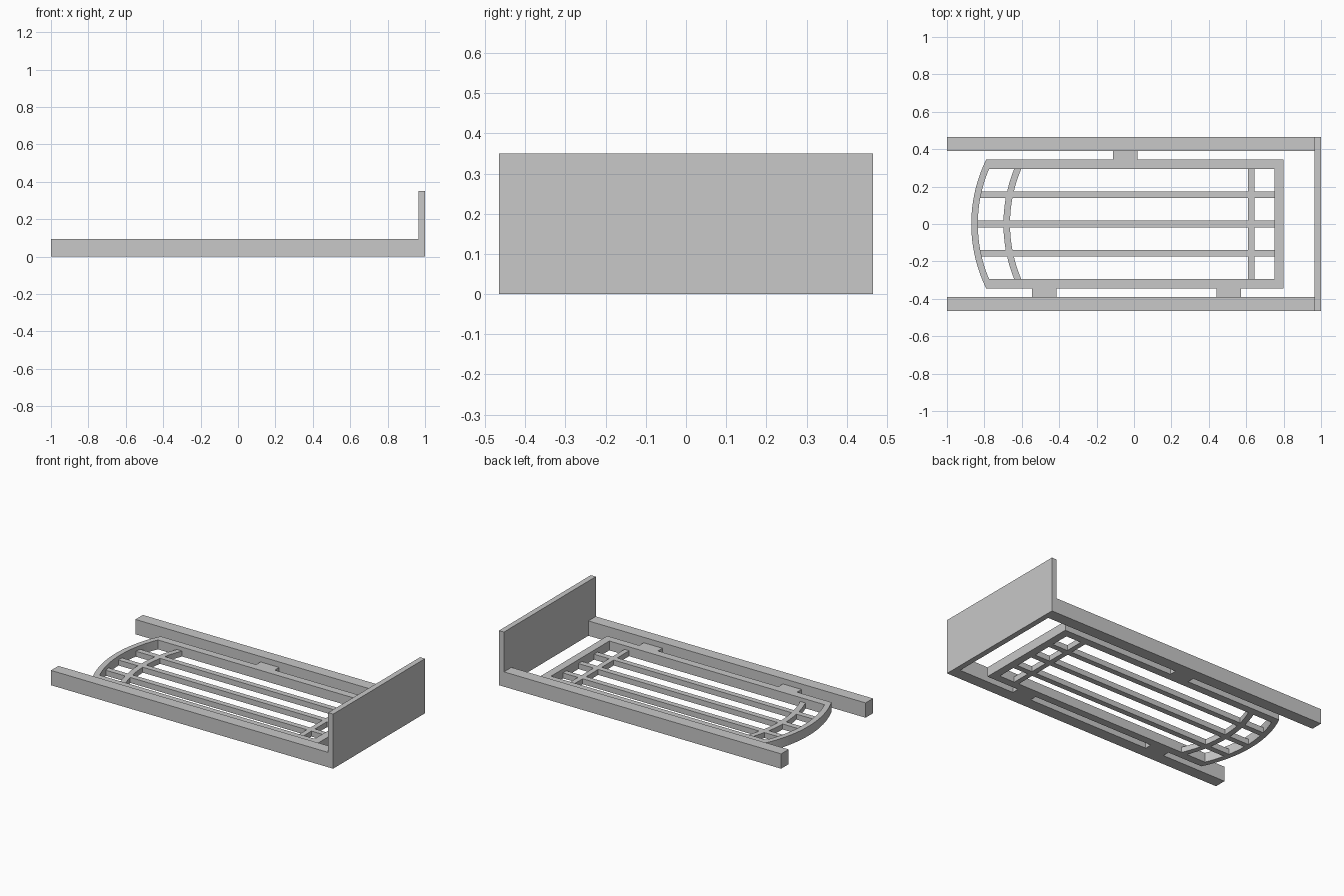
import bpy, bmesh, math

cube = bpy.data.objects.get("Cube")
if cube:
    bpy.data.objects.remove(cube, do_unlink=True)

grey = bpy.data.materials.new("plain_grey")
grey.use_nodes = True
COLOUR = (0.58, 0.58, 0.58, 1)
grey.diffuse_color = COLOUR
grey.node_tree.nodes["Principled BSDF"].inputs["Base Color"].default_value = COLOUR

RAIL_H, FRAME_H, BAR_H = 0.095, 0.06, 0.035
ARC_X, OUTER_R, INNER_R = -0.086, 0.784, 0.749
OUT_Y, IN_Y = 0.345, 0.295
SEGS = 24


def finish(name, bm):
    bmesh.ops.recalc_face_normals(bm, faces=bm.faces)
    mesh = bpy.data.meshes.new(name)
    bm.to_mesh(mesh)
    bm.free()
    mesh.materials.append(grey)
    obj = bpy.data.objects.new(name, mesh)
    bpy.context.collection.objects.link(obj)
    return obj


def box(name, x0, x1, y0, y1, height):
    bm = bmesh.new()
    bmesh.ops.create_cube(bm, size=1)
    for v in bm.verts:
        v.co.x = x0 if v.co.x < 0 else x1
        v.co.y = y0 if v.co.y < 0 else y1
        v.co.z = 0 if v.co.z < 0 else height
    return finish(name, bm)


def arc(radius, half_width, shift=0):
    """Points of a bow toward -x, from +y to -y."""
    a = math.asin(half_width / radius)
    angles = [a - 2 * a * i / SEGS for i in range(SEGS + 1)]
    return [(ARC_X + shift - radius * math.cos(t), radius * math.sin(t)) for t in angles]


def band(name, outer, inner, height, closed):
    """Solid between two matching outlines."""
    bm = bmesh.new()
    rows = [[bm.verts.new((x, y, z)) for x, y in line]
            for line, z in ((outer, 0), (outer, height), (inner, height), (inner, 0))]
    n = len(outer)
    for i in range(n if closed else n - 1):
        j = (i + 1) % n
        for k in range(4):
            a, b = rows[k], rows[(k + 1) % 4]
            bm.faces.new((a[i], a[j], b[j], b[i]))
    if not closed:
        for i in (0, n - 1):
            bm.faces.new([row[i] for row in rows])
    return finish(name, bm)


# Long side rails and the upright end panel
for side, s in (("back", 1), ("front", -1)):
    y0, y1 = sorted((s * 0.39, s * 0.465))
    box(side + "_side_rail", -1, 0.965, y0, y1, RAIL_H)
box("end_panel", 0.965, 1, -0.465, 0.465, 0.35)

# Bow-ended frame
outline = arc(OUTER_R, OUT_Y) + [(0.80, -OUT_Y), (0.80, OUT_Y)]
opening = arc(INNER_R, IN_Y) + [(0.75, -IN_Y), (0.75, IN_Y)]
band("bowed_frame", outline, opening, FRAME_H, True)

# Lengthwise slats, reaching into the bow
for name, y in (("front", -0.157), ("middle", 0), ("back", 0.157)):
    start = ARC_X - math.sqrt((INNER_R + 0.012) ** 2 - y * y)
    box(name + "_slat", start, 0.755, y - 0.018, y + 0.018, BAR_H)

# Cross bars: one curved, one straight
band("curved_cross_bar", arc(OUTER_R, IN_Y, 0.172), arc(INNER_R, IN_Y, 0.172), BAR_H, False)
box("straight_cross_bar", 0.61, 0.643, -IN_Y, IN_Y, BAR_H)

# Blocks joining the frame to the rails
for name, x, s in (("back", -0.047, 1), ("front_left", 0.507, -1), ("front_right", -0.48, -1)):
    y0, y1 = sorted((s * OUT_Y, s * 0.39))
    box(name + "_joining_block", x - 0.066, x + 0.066, y0, y1, FRAME_H)
